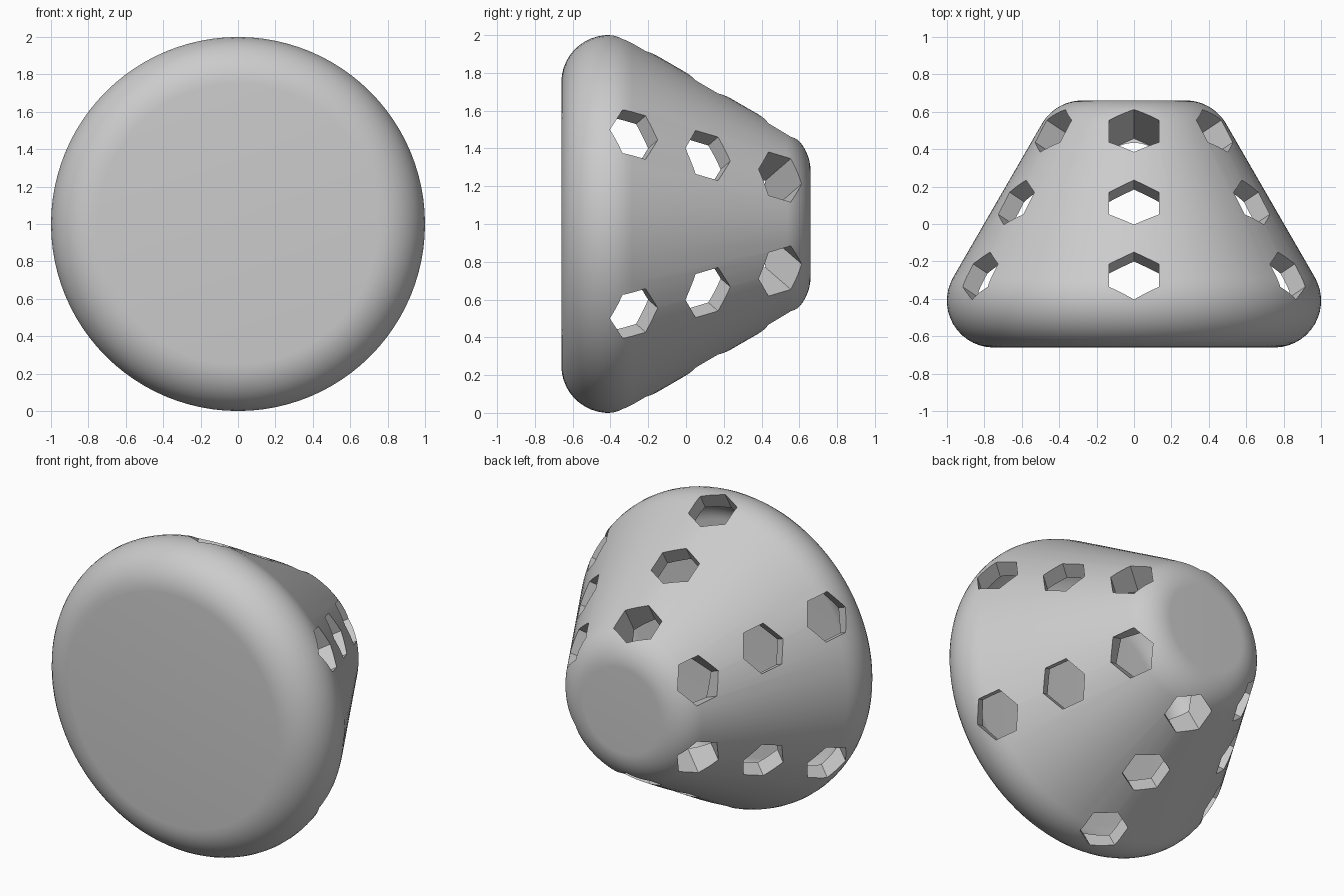
import bpy, bmesh
from math import sin, cos, pi, radians
from mathutils import Matrix, Vector

cube = bpy.data.objects.get("Cube")
if cube:
    bpy.data.objects.remove(cube)

grey = bpy.data.materials.new("plain grey")
grey.use_nodes = True
COLOUR = (0.6, 0.6, 0.6, 1)
grey.diffuse_color = COLOUR
grey.node_tree.nodes["Principled BSDF"].inputs["Base Color"].default_value = COLOUR

AXIS_Z = 1.0
SLOPE = radians(30)


def make_object(name, bm):
    mesh = bpy.data.meshes.new(name)
    bm.to_mesh(mesh)
    bm.free()
    mesh.materials.append(grey)
    obj = bpy.data.objects.new(name, mesh)
    bpy.context.collection.objects.link(obj)
    return obj


def arc(r, y, radius, start, end, steps=14):
    """Profile points around a centre; zero degrees points away from the axis."""
    angles = [radians(start + (end - start) * i / steps) for i in range(steps + 1)]
    return [(r + radius * cos(a), y + radius * sin(a)) for a in angles]


def lathe(name, profile, segments=96):
    """Spin (radius, y) points about the horizontal axis."""
    bm = bmesh.new()
    verts = [bm.verts.new((r, y, AXIS_Z)) for r, y in profile]
    edges = [bm.edges.new(pair) for pair in zip(verts, verts[1:])]
    bmesh.ops.spin(bm, geom=verts + edges, cent=(0, 0, AXIS_Z), axis=(0, 1, 0),
                   angle=2 * pi, steps=segments, use_merge=False)
    bmesh.ops.remove_doubles(bm, verts=bm.verts, dist=1e-5)
    bmesh.ops.recalc_face_normals(bm, faces=bm.faces)
    return make_object(name, bm)


def cut(target, cutter):
    mod = target.modifiers.new("cut", 'BOOLEAN')
    mod.operation = 'DIFFERENCE'
    mod.solver = 'EXACT'
    mod.use_self = True
    mod.object = cutter
    bpy.context.view_layer.objects.active = target
    bpy.ops.object.modifier_apply(modifier=mod.name)
    bpy.data.objects.remove(cutter)


# Rounded tapered body
body = lathe("tapered_shell", [(0, -0.66)] + arc(0.75, -0.41, 0.25, -90, 30)
             + arc(0.276, 0.41, 0.25, 30, 90) + [(0, 0.66)])

# Hollow inside, domed towards the narrow end
dome = [(0.51, 0.30), (0.42, 0.335), (0.32, 0.36), (0.23, 0.395), (0.12, 0.464), (0, 0.48)]
cavity = lathe("cavity", [(0, -0.56)] + arc(0.75, -0.41, 0.15, -90, 30) + dome)
cut(body, cavity)

# Six rows of three hexagonal holes, square to the sloping wall
bm = bmesh.new()
outward = Vector((0, sin(SLOPE), cos(SLOPE)))
along = Vector((0, cos(SLOPE), -sin(SLOPE)))
HALF_WIDTH, HALF_LENGTH = 0.133, 0.1375
for y, depth in ((-0.27, 0.2), (0.115, 0.2), (0.503, 0.33)):
    centre = Vector((0, y, 0.8 - 0.577 * y))
    for k in range(6):
        turn = Matrix.Translation((0, 0, AXIS_Z)) @ Matrix.Rotation(k * pi / 3, 4, 'Y')
        rings = []
        for offset in (-depth, 0.15):
            ring = []
            for i in range(6):
                a = i * pi / 3
                point = (centre + outward * offset + along * HALF_LENGTH * cos(a)
                         + Vector((HALF_WIDTH * sin(a) / cos(pi / 6), 0, 0)))
                ring.append(bm.verts.new(turn @ point))
            rings.append(ring)
        inner, outer = rings
        bm.faces.new(inner)
        bm.faces.new(outer)
        for i in range(6):
            j = (i + 1) % 6
            bm.faces.new((inner[i], inner[j], outer[j], outer[i]))
bmesh.ops.recalc_face_normals(bm, faces=bm.faces)
cut(body, make_object("hole_cutters", bm))

# Smooth skin with crisp hole edges
bpy.ops.object.select_all(action='DESELECT')
body.select_set(True)
bpy.context.view_layer.objects.active = body
bpy.ops.object.shade_smooth_by_angle(angle=radians(30))
